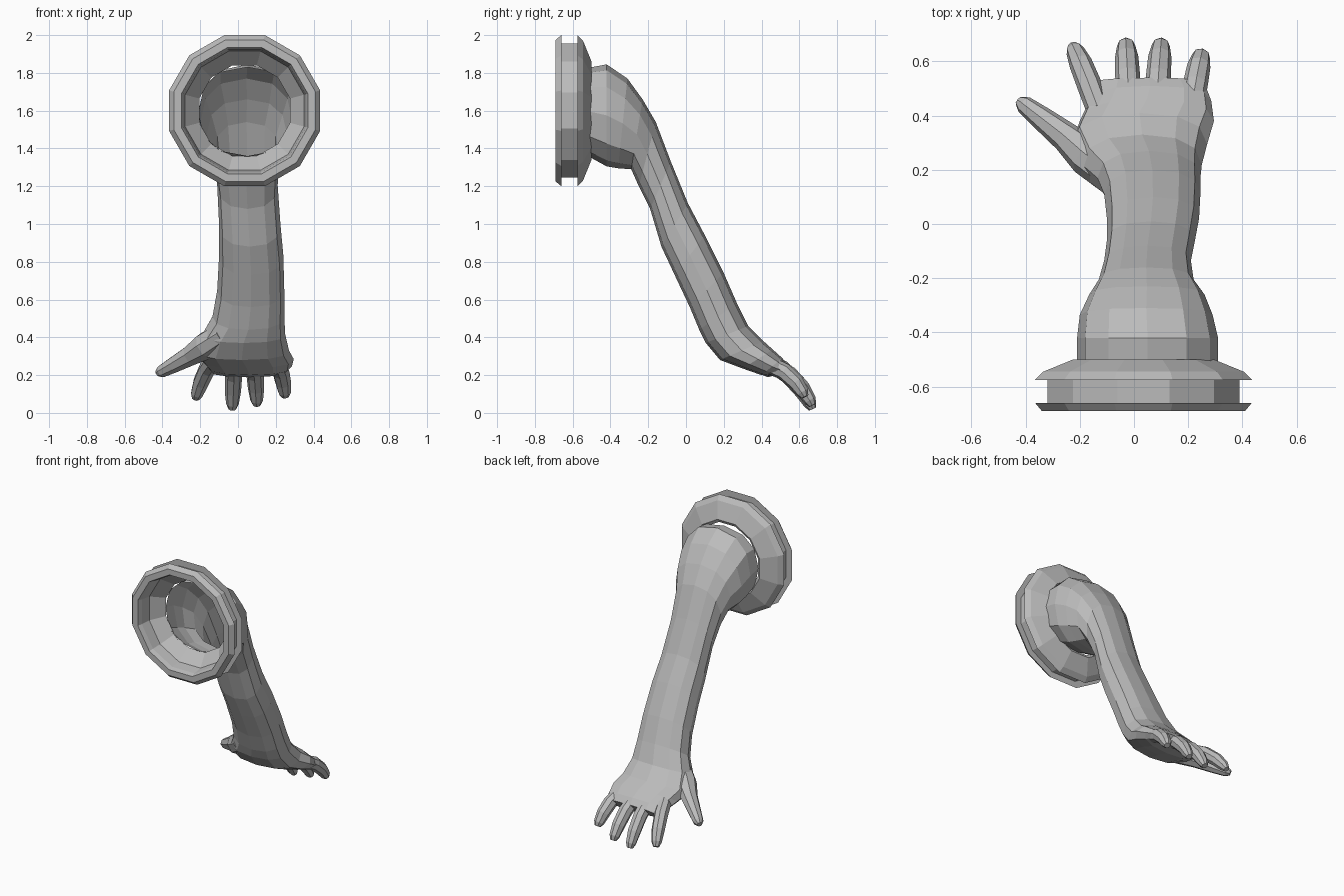
import bpy, bmesh
from math import cos, sin, pi, copysign
from mathutils import Vector

cube = bpy.data.objects.get("Cube")
if cube:
    bpy.data.objects.remove(cube)

GREY = (0.5, 0.5, 0.5, 1)
grey = bpy.data.materials.new("plain grey")
grey.use_nodes = True
grey.diffuse_color = GREY
grey.node_tree.nodes["Principled BSDF"].inputs["Base Color"].default_value = GREY


def loft(name, rings, closed=False, cap_start=False, cap_end=True):
    """Skin a list of equal-sized point rings with flat faces."""
    bm = bmesh.new()
    loops = [[bm.verts.new(p) for p in ring] for ring in rings]
    n = len(loops[0])
    pairs = list(zip(loops, loops[1:]))
    if closed:
        pairs.append((loops[-1], loops[0]))
    for a, b in pairs:
        for i in range(n):
            j = (i + 1) % n
            bm.faces.new((a[i], a[j], b[j], b[i]))
    if cap_start:
        bm.faces.new(loops[0])
    if cap_end and not closed:
        bm.faces.new(loops[-1])
    bmesh.ops.recalc_face_normals(bm, faces=bm.faces)
    mesh = bpy.data.meshes.new(name)
    bm.to_mesh(mesh)
    bm.free()
    mesh.materials.append(grey)
    obj = bpy.data.objects.new(name, mesh)
    bpy.context.collection.objects.link(obj)
    return obj


def section(top, bottom, left, right, sides=12):
    """Slightly boxy oval between an upper and a lower point in the YZ plane."""
    top, bottom = Vector((0, *top)), Vector((0, *bottom))
    mid, half = (top + bottom) / 2, (top - bottom) / 2
    cx, hw = (left + right) / 2, (right - left) / 2

    def soft(v):
        return copysign(abs(v) ** 0.85, v)
    ring = []
    for i in range(sides):
        a = 2 * pi * i / sides
        p = mid + half * soft(sin(a))
        ring.append((cx + hw * soft(cos(a)), p.y, p.z))
    return ring


def digit(name, points, radii, sides=8):
    """Tapered tube along a path."""
    pts = [Vector(p) for p in points]
    rings = []
    for k, (p, r) in enumerate(zip(pts, radii)):
        along = (pts[min(k + 1, len(pts) - 1)] - pts[max(k - 1, 0)]).normalized()
        side = along.cross(Vector((0, 0, 1))).normalized()
        up = side.cross(along)
        rings.append([p + (side * cos(2 * pi * i / sides) + up * sin(2 * pi * i / sides)) * r
                      for i in range(sides)])
    return loft(name, rings, cap_start=True)


# Twelve-sided hollow collar: rim, groove, flange, shoulder slope, inner funnel
CX, CZ, SIDES = 0.035, 1.6, 12
profile = [(0.335, -0.69), (0.375, -0.69), (0.4, -0.66), (0.355, -0.66),
           (0.355, -0.575), (0.4, -0.575), (0.37, -0.545), (0.26, -0.5),
           (0.24, -0.51), (0.315, -0.59), (0.325, -0.66)]


def collar_ring(apothem, y):
    r = apothem / cos(pi / SIDES)
    angles = [2 * pi * (i + 0.5) / SIDES for i in range(SIDES)]
    return [(CX + r * cos(a), y, CZ + r * sin(a)) for a in angles]


loft("wall_collar", [collar_ring(r, y) for r, y in profile], closed=True)

# Hollow shoulder, arm and palm: upper point, lower point, x range
stations = [
    ((-0.50, 1.83), (-0.52, 1.36), -0.21, 0.31),
    ((-0.42, 1.845), (-0.42, 1.305), -0.21, 0.31),
    ((-0.31, 1.77), (-0.36, 1.295), -0.2, 0.29),
    ((-0.23, 1.66), (-0.29, 1.29), -0.165, 0.26),
    ((-0.16, 1.54), (-0.25, 1.2), -0.13, 0.22),
    ((-0.08, 1.33), (-0.19, 1.08), -0.11, 0.21),
    ((0.01, 1.11), (-0.13, 0.88), -0.1, 0.225),
    ((0.1, 0.94), (-0.06, 0.73), -0.1, 0.24),
    ((0.2, 0.74), (0.02, 0.56), -0.11, 0.245),
    ((0.27, 0.58), (0.07, 0.44), -0.135, 0.245),
    ((0.33, 0.46), (0.105, 0.37), -0.19, 0.25),
    ((0.41, 0.38), (0.18, 0.28), -0.23, 0.27),
    ((0.46, 0.335), (0.3, 0.235), -0.2, 0.295),
    ((0.51, 0.29), (0.4, 0.2), -0.165, 0.285),
    ((0.54, 0.25), (0.5, 0.19), -0.15, 0.26),
]
loft("arm_and_palm", [section(*s) for s in stations])

# Four fingers curling downward from the knuckles
fingers = {
    "index_finger": ((-0.13, 0.42, 0.28), (-0.225, 0.655, 0.075)),
    "middle_finger": ((-0.02, 0.47, 0.25), (-0.03, 0.67, 0.02)),
    "ring_finger": ((0.085, 0.47, 0.25), (0.1, 0.67, 0.04)),
    "little_finger": ((0.215, 0.45, 0.25), (0.25, 0.63, 0.085)),
}
for name, (base, tip) in fingers.items():
    base, tip = Vector(base), Vector(tip)
    path = [base.lerp(tip, t) + Vector((0, 0.3, 1)) * lift
            for t, lift in ((0, 0), (0.35, 0.025), (0.7, 0.025), (0.92, 0.01), (1, 0))]
    digit(name, path, (0.045, 0.046, 0.043, 0.034, 0.02))

# Thumb spreading out to the side from the wrist
digit("thumb", [(-0.07, 0.17, 0.42), (-0.17, 0.25, 0.355), (-0.25, 0.32, 0.305),
                (-0.34, 0.39, 0.255), (-0.405, 0.44, 0.22), (-0.425, 0.455, 0.21)],
      (0.07, 0.075, 0.056, 0.044, 0.034, 0.018))
